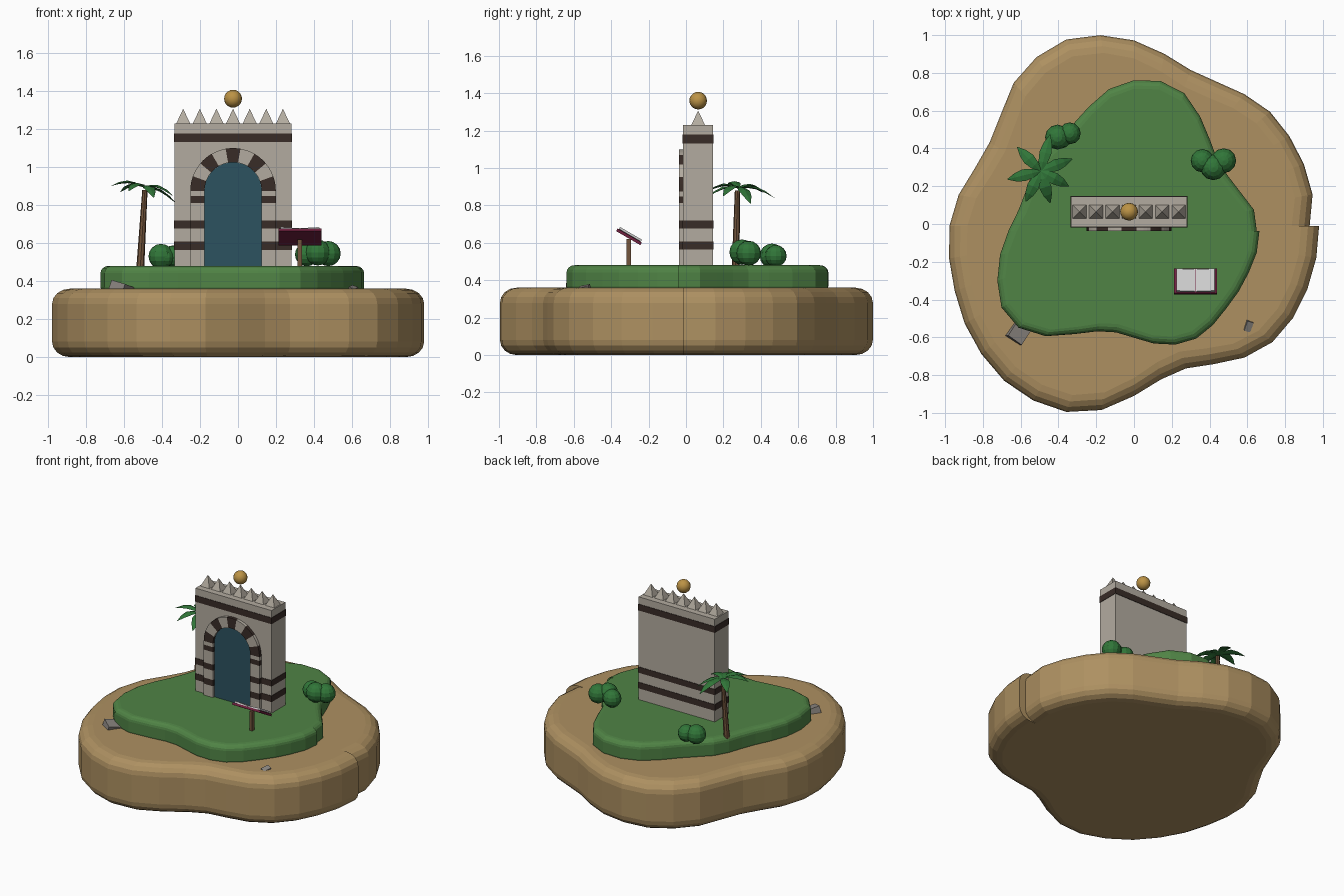
import bpy, bmesh
from math import sin, cos, pi, radians
from mathutils import Vector, Matrix

if "Cube" in bpy.data.objects:
    bpy.data.objects.remove(bpy.data.objects["Cube"])


def material(name, rgb):
    m = bpy.data.materials.new(name)
    m.diffuse_color = (*rgb, 1)
    m.use_nodes = True
    m.node_tree.nodes["Principled BSDF"].inputs["Base Color"].default_value = m.diffuse_color
    return m


SAND = material("sand", (.42, .28, .12))
GRASS = material("grass", (.08, .23, .06))
STONE = material("stone", (.45, .41, .35))
DARK = material("dark_stone", (.04, .025, .02))
TEAL = material("teal", (.025, .085, .115))
GOLD = material("gold", (.5, .29, .06))
WOOD = material("wood", (.17, .09, .045))
LEAF = material("leaf", (.03, .18, .04))
MAROON = material("maroon", (.16, .015, .05))
PAPER = material("paper", (.7, .7, .68))
ROCK = material("rock", (.25, .23, .21))


def finish(bm, name, mat, smooth=False):
    bmesh.ops.recalc_face_normals(bm, faces=bm.faces)
    me = bpy.data.meshes.new(name)
    bm.to_mesh(me)
    bm.free()
    me.materials.append(mat)
    for p in me.polygons:
        p.use_smooth = smooth
    ob = bpy.data.objects.new(name, me)
    bpy.context.collection.objects.link(ob)
    return ob


def loft(rings, name, mat):
    """Skin a stack of closed rings and cap both ends."""
    bm = bmesh.new()
    vs = [[bm.verts.new(p) for p in r] for r in rings]
    n = len(vs[0])
    for a, b in zip(vs, vs[1:]):
        for i in range(n):
            j = (i + 1) % n
            bm.faces.new((a[i], a[j], b[j], b[i]))
    bm.faces.new(vs[0][::-1])
    bm.faces.new(vs[-1])
    return finish(bm, name, mat)


def island(name, radii, cy, z0, z1, b, mat):
    """Rounded slab with radii given every 10 degrees (first and last form a small step)."""
    steps = [i * pi / 8 for i in range(5)]
    prof = [(b * (1 - sin(t)), z0 + .85 * b * (1 - cos(t))) for t in steps]
    prof += [(i, z0 + z1 - z) for i, z in reversed(prof)]
    loft([[((r - d) * cos(radians(10 * k)), cy + (r - d) * sin(radians(10 * k)), z)
           for k, r in enumerate(radii)] for d, z in prof], name, mat)


def box(name, c, s, mat, rot=None):
    bm = bmesh.new()
    m = Matrix.Translation(c) @ (rot or Matrix()) @ Matrix.Diagonal((*s, 1))
    bmesh.ops.create_cube(bm, size=1, matrix=m)
    return finish(bm, name, mat)


def ball(name, c, r, mat, u=12, v=8, smooth=False):
    bm = bmesh.new()
    bmesh.ops.create_uvsphere(bm, u_segments=u, v_segments=v, radius=r, matrix=Matrix.Translation(c))
    return finish(bm, name, mat, smooth)


def prism(name, pts, y0, y1, mat):
    """Extrude an xz outline along y."""
    return loft([[(x, y, z) for x, z in pts] for y in (y0, y1)], name, mat)


# Sand and grass island
island("sand_base", [.93, .96, .957, .95, .94, .91, .88, .878, .925, .982, 1.025, 1.05, 1.032, .99,
                     .92, .883, .896, .943, .977, .994, 1.01, 1.035, 1.055, 1.07, 1.067, 1.048, .99,
                     .90, .825, .803, .845, .91, .957, .973, .977, .98, .98],
       -.01, 0, .36, .095, SAND)
island("grass_top", [.65, .645, .60, .577, .578, .627, .70, .777, .806, .798, .763, .70, .65, .632,
                     .634, .622, .61, .622, .665, .72, .77, .81, .797, .727, .63, .565, .545, .565,
                     .605, .64, .658, .65, .638, .64, .646, .66, .664],
       -.037, .33, .48, .045, GRASS)

# Gate wall with dark bands
CX, CY = -.026, .065
box("gate_wall", (CX, CY, .845), (.615, .16, .77), STONE)
for z0, z1 in ((.563, .608), (.677, .72), (1.132, 1.178)):
    box("wall_band", (CX, CY, (z0 + z1) / 2), (.621, .166, z1 - z0), DARK)

# Pyramid merlons and floating ball
for i in range(7):
    bm = bmesh.new()
    bmesh.ops.create_cone(bm, cap_ends=True, segments=4, radius1=.052, radius2=0, depth=.078,
                          matrix=Matrix.Translation((CX + (i - 3) * .0875, CY, 1.268))
                          @ Matrix.Rotation(pi / 4, 4, 'Z'))
    finish(bm, "merlon", STONE)
ball("finial_ball", (CX, CY, 1.36), .047, GOLD, 16, 10, True)

# Arched door panel
SZ, RI, RO, YF = .875, .15, .225, -.037
arc = [(CX + RI * cos(pi * i / 18), SZ + RI * sin(pi * i / 18)) for i in range(19)]
prism("door_panel", arc + [(CX - RI, .47), (CX + RI, .47)], -.021, .0, TEAL)

# Voussoirs
for k in range(9):
    a = [radians(20 * k + 5 * j) for j in range(5)]
    pts = [(CX + RO * cos(t), SZ + RO * sin(t)) for t in a]
    pts += [(CX + RI * cos(t), SZ + RI * sin(t)) for t in reversed(a)]
    prism("arch_block", pts, YF, 0, STONE if k % 2 else DARK)

# Jamb courses
levels = [.47, .563, .608, .677, .72, .812, .848, SZ]
for k, (z0, z1) in enumerate(zip(levels, levels[1:])):
    for s in (-1, 1):
        box("jamb_block", (CX + s * (RI + RO) / 2, YF / 2, (z0 + z1) / 2),
            (RO - RI, -YF, z1 - z0), DARK if k % 2 else STONE)

# Palm trunk and leaves
base, top = Vector((-.515, .265, .46)), Vector((-.49, .275, .88))
loft([[(*(p.xy + Vector((r * cos(i * pi / 4), r * sin(i * pi / 4)))), p.z) for i in range(8)]
      for p, r in ((base, .021), (top, .014))], "palm_trunk", WOOD)
for ang, ln, tip in ((21, .18, .81), (75, .2, .84), (134, .177, .87), (194, .18, .90),
                     (244, .18, .875), (287, .177, .84), (332, .17, .85)):
    a = radians(ang)
    d, side = Vector((cos(a), sin(a), 0)), Vector((-sin(a), cos(a), 0))
    rings = []
    for t, w in ((0, .006), (.25, .024), (.5, .032), (.75, .023), (1, .002)):
        c = Vector((-.495, .28, .895 + (tip - .895) * t + .025 * sin(pi * t))) + d * ln * t
        up = Vector((0, 0, .22 * w))
        rings.append([c + side * w, c + up, c - side * w, c - up])
    loft(rings, "palm_leaf", LEAF)

# Bushes
for x, y, z, r in ((-.405, .46, .53, .066), (-.34, .48, .53, .058), (-.385, .45, .525, .05),
                   (.362, .335, .54, .062), (.475, .335, .545, .066), (.42, .3, .55, .068)):
    ball("bush_ball", (x, y, z), r, LEAF)

# Book on a post, tilted towards the gate
box("stand_post", (.325, -.305, .545), (.024, .024, .15), WOOD)
tilt = Matrix.Rotation(radians(-30), 4, 'X')
mid = Vector((.326, -.305, .632))
box("book_cover", mid, (.227, .15, .016), MAROON, tilt)
for s in (-1, 1):
    box("book_page", mid + tilt @ Vector((s * .052, 0, .012)), (.1, .135, .012), PAPER,
        tilt @ Matrix.Rotation(radians(-4 * s), 4, 'Y'))

# Half buried rocks
for c, s, e in (((-.615, -.575, .35), (.1, .09, .075), (.25, .2, 1.0)),
                ((.605, -.54, .355), (.035, .055, .03), (.2, .3, -.3))):
    r = (Matrix.Rotation(e[2], 4, 'Z') @ Matrix.Rotation(e[1], 4, 'Y') @ Matrix.Rotation(e[0], 4, 'X'))
    box("rock", c, s, ROCK, r)
